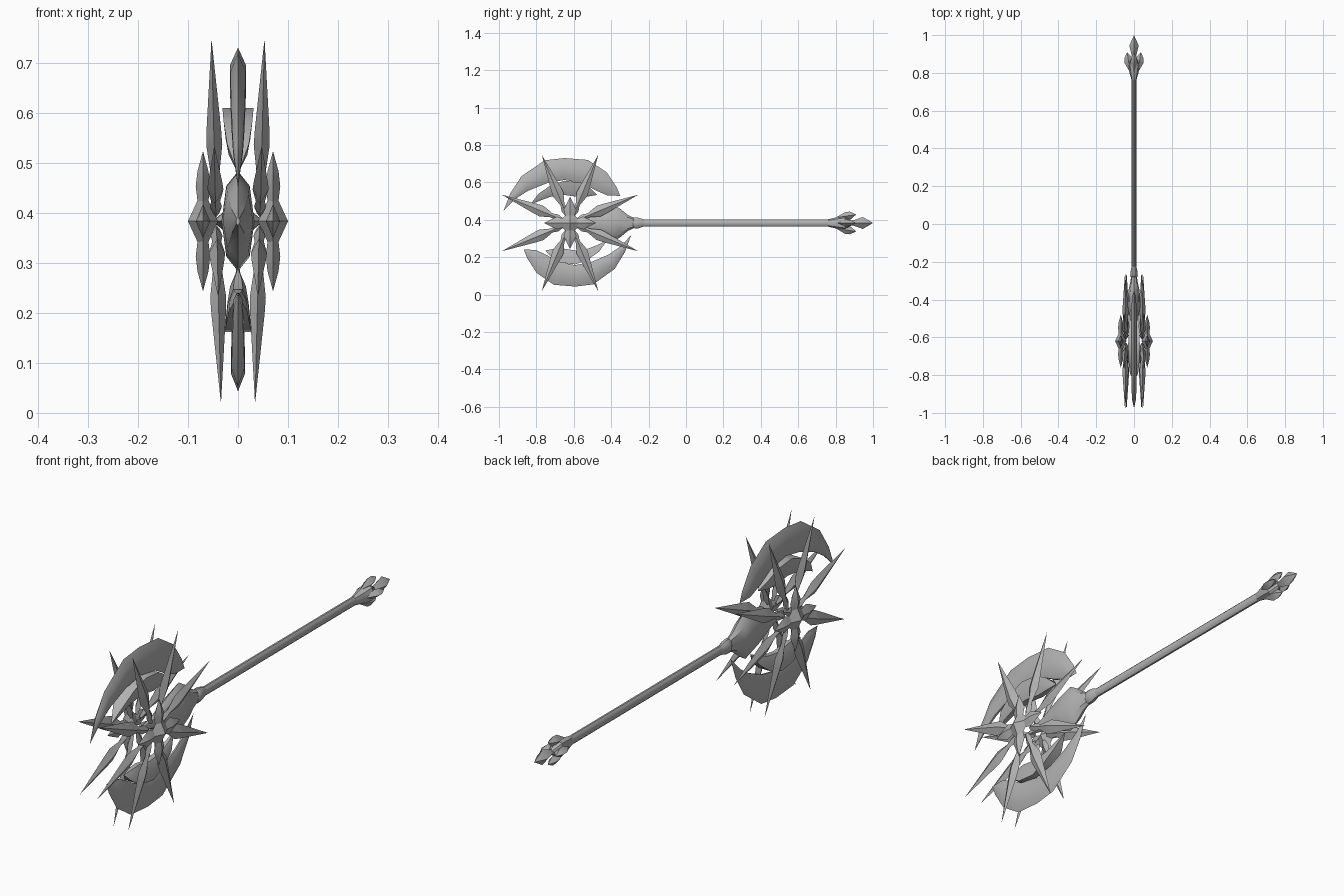
import bpy, math
from mathutils import Vector, Matrix

if "Cube" in bpy.data.objects:
    bpy.data.objects.remove(bpy.data.objects["Cube"])

CZ, HY = 0.383, -0.62          # axle height, head centre along y
HEAD = Vector((0, HY, CZ))

steel = bpy.data.materials.new("grey steel")
steel.diffuse_color = (0.45, 0.45, 0.45, 1)
steel.use_nodes = True
steel.node_tree.nodes["Principled BSDF"].inputs["Base Color"].default_value = steel.diffuse_color


def build(name, verts, faces, smooth=35):
    me = bpy.data.meshes.new(name)
    me.from_pydata(verts, [], faces)
    me.materials.append(steel)
    ob = bpy.data.objects.new(name, me)
    bpy.context.collection.objects.link(ob)
    bpy.ops.object.select_all(action='DESELECT')
    bpy.context.view_layer.objects.active = ob
    ob.select_set(True)
    bpy.ops.object.mode_set(mode='EDIT')
    bpy.ops.mesh.select_all(action='SELECT')
    bpy.ops.mesh.remove_doubles(threshold=0.0002)
    bpy.ops.mesh.normals_make_consistent(inside=False)
    bpy.ops.object.mode_set(mode='OBJECT')
    if smooth:
        bpy.ops.object.shade_smooth_by_angle(angle=math.radians(smooth))
    return ob


def loft(name, rings, smooth=35):
    """Skin a list of closed rings with equal point counts."""
    n = len(rings[0])
    verts = [p for r in rings for p in r]
    faces = [(k * n + i, k * n + (i + 1) % n, (k + 1) * n + (i + 1) % n, (k + 1) * n + i)
             for k in range(len(rings) - 1) for i in range(n)]
    faces += [tuple(range(n)), tuple(range(len(verts) - n, len(verts)))]
    return build(name, verts, faces, smooth)


def spindle(name, stations, origin, direction, side, n=4, smooth=35):
    """stations: (distance, half width along side, half width across)."""
    d = Vector(direction).normalized()
    u = Vector(side)
    u = (u - d * u.dot(d)).normalized()
    w = d.cross(u)
    rings = [[Vector(origin) + d * t + u * a * math.cos(2 * math.pi * i / n)
              + w * b * math.sin(2 * math.pi * i / n) for i in range(n)]
             for t, a, b in stations]
    return loft(name, rings, smooth)


X = (1, 0, 0)
Y = (0, 1, 0)

# Handle, collar and flared neck, oval in section
spindle("shaft", [(-0.29, .012, .02), (0.79, .012, .02)], (0, 0, CZ), Y, X, 10)
spindle("collar", [(-.285, .014, .022), (-.275, .02, .031), (-.255, .019, .03),
                   (-.225, .012, .02)], (0, 0, CZ), Y, X, 10)
spindle("neck", [(-.64, .004, .008), (-.55, .016, .03), (-.45, .03, .075), (-.39, .033, .1),
                 (-.35, .029, .075), (-.31, .02, .042), (-.27, .014, .024)],
        (0, 0, CZ), Y, X, 8)

# Pommel: flared cup, four side crystals and an end crystal
spindle("pommel_cup", [(.76, .012, .02), (.80, .024, .029), (.85, .032, .038), (.89, .008, .01)],
        (0, 0, CZ), Y, X, 8)
spindle("pommel_tip", [(.86, .004, .004), (.9, .014, .016), (.945, .025, .032), (1.0, 0, 0)],
        (0, 0, CZ), Y, X, 4)
for k in range(4):
    a = k * math.pi / 2
    out = Vector((math.cos(a), 0, math.sin(a)))
    spindle("pommel_crystal", [(-.055, 0, 0), (0, .022, .018), (.025, .02, .016), (.055, 0, 0)],
            Vector((0, .855, CZ)) + out * (.028 if k % 2 == 0 else .037),
            Vector((0, 1, 0)) + out * .15, out, 4)


# Crescent blades: outer and inner edge, relative to the head centre
OUTER = [(-.355, .067), (-.32, .157), (-.26, .25), (-.135, .335), (-.03, .347), (.095, .337),
         (.195, .272), (.25, .19), (.268, .145)]
INNER = [(-.355, .067), (-.29, .13), (-.225, .172), (-.125, .212), (-.03, .23), (.07, .212),
         (.135, .175), (.2, .147), (.268, .145)]
SOCKET_OUT = [(-.215, .095), (-.17, .155), (-.105, .2), (-.03, .226), (.06, .215), (.11, .185), (.145, .15)]
SOCKET_IN = [(-.215, .095), (-.165, .118), (-.105, .14), (-.03, .15), (.05, .138), (.1, .142), (.145, .15)]
# sections: (fraction from outer to inner edge, thickness factor)
EDGE = [(0, 0), (.3, 1), (.75, 1), (1, .3), (1, -.3), (.75, -1), (.3, -1)]
BLOCK = [(0, 1), (.6, .85), (1, .4), (1, -.4), (.6, -.85), (0, -1)]


def crescent(name, outer, inner, section, thick, scale):
    rings = []
    for k, (o, i) in enumerate(zip(outer, inner)):
        s = math.sin(math.pi * k / (len(outer) - 1)) ** .5
        rings.append([HEAD + Vector((thick * t * s * scale[0],
                                     (o[0] + (i[0] - o[0]) * f) * scale[1],
                                     (o[1] + (i[1] - o[1]) * f) * scale[2]))
                      for f, t in section])
    loft(name, rings, 40)


for label, sc in (("upper", (1, 1, 1)), ("lower", (.85, -.92, -.98))):
    crescent(label + "_blade", OUTER, INNER, EDGE, .016, sc)
    crescent(label + "_blade_socket", SOCKET_OUT, SOCKET_IN, BLOCK, .031, sc)

# Star of spikes and crystals on each side
for sx in (-1, 1):
    tilt = Vector((sx * .026, 0, 1))
    base = HEAD + Vector((sx * .0435, 0, 0))
    for k in range(8):
        a = math.radians(22.5 + 45 * k)
        d = Vector((0, math.cos(a), 0)) + tilt * math.sin(a)
        spindle("long_spike", [(.04, .006, .008), (.075, .012, .018), (.105, .009, .011),
                               (.165, .016, .03), (.2, .0145, .027), (.395, 0, 0)],
                base, d, X, 4)
    boss = HEAD + Vector((sx * .07, 0, 0))
    for k in range(4):
        a = math.radians(90 * k)
        spindle("short_crystal", [(.0, .006, .012), (.07, .0145, .034), (.1, .011, .02), (.14, 0, 0)],
                boss, (0, math.cos(a), math.sin(a)), X, 4)
    # central faceted boss
    spindle("centre_boss", [(-.03, 0, 0), (0, .065, .065), (.03, 0, 0)],
            boss, (sx, 0, 0), (0, 1, 0), 4, 0)
